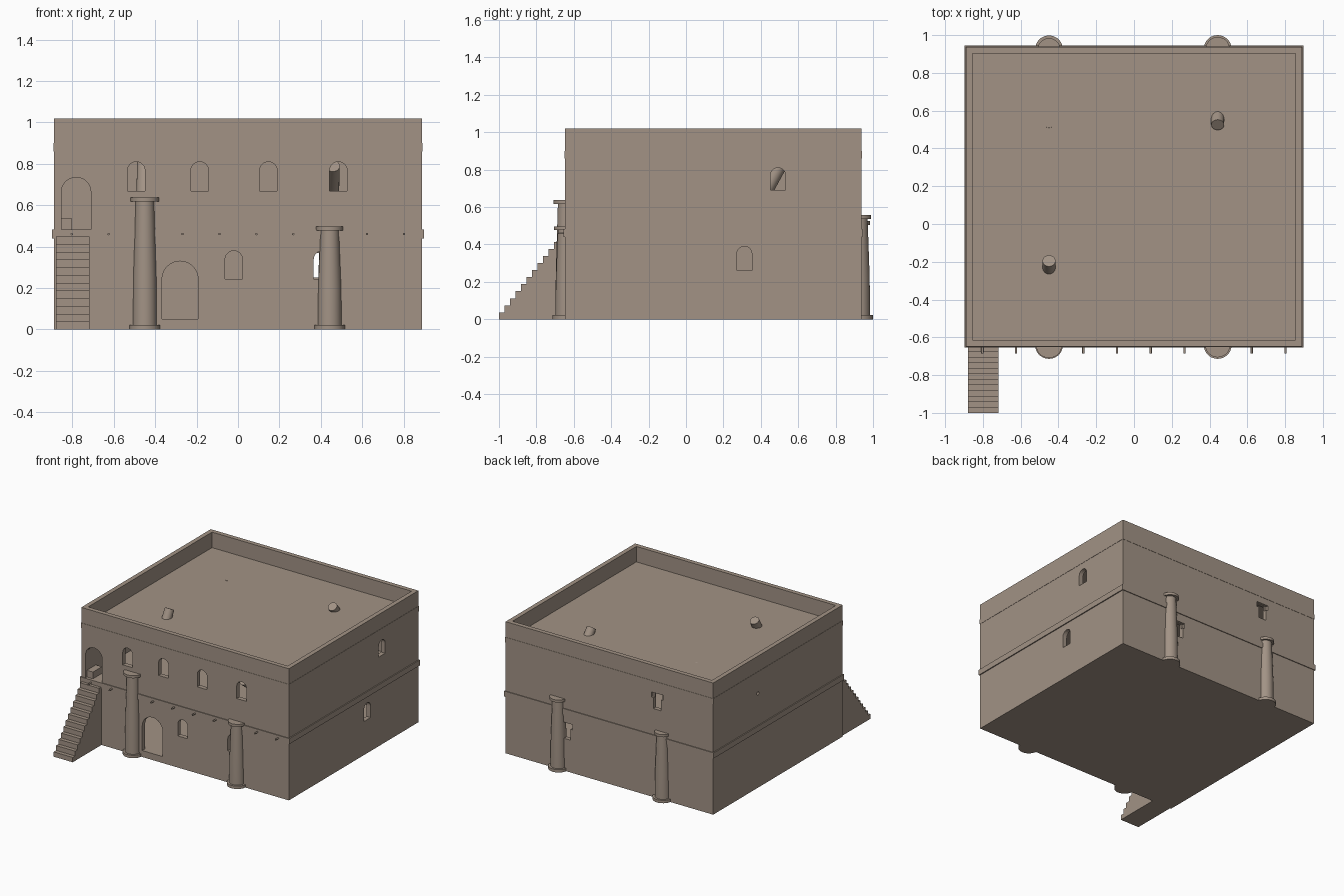
import bpy, bmesh, math
from mathutils import Vector

cube = bpy.data.objects.get("Cube")
if cube:
    bpy.data.objects.remove(cube)

stone = bpy.data.materials.new("tan_stone")
stone.use_nodes = True
COLOUR = (0.36, 0.29, 0.235, 1)
stone.diffuse_color = COLOUR
stone.node_tree.nodes["Principled BSDF"].inputs["Base Color"].default_value = COLOUR

X, FRONT, BACK, TOP = 0.89, -0.648, 0.938, 1.02
WALL = 0.035


def finish(name, bm, smooth=False):
    bmesh.ops.recalc_face_normals(bm, faces=bm.faces)
    mesh = bpy.data.meshes.new(name)
    bm.to_mesh(mesh)
    bm.free()
    mesh.materials.append(stone)
    obj = bpy.data.objects.new(name, mesh)
    bpy.context.collection.objects.link(obj)
    if smooth:
        bpy.ops.object.select_all(action='DESELECT')
        obj.select_set(True)
        bpy.context.view_layer.objects.active = obj
        bpy.ops.object.shade_smooth_by_angle(angle=math.radians(35))
    return obj


def prism(name, points, offset):
    """Extrude a flat outline along the offset vector."""
    bm = bmesh.new()
    face = bm.faces.new([bm.verts.new(p) for p in points])
    made = bmesh.ops.extrude_face_region(bm, geom=[face])["geom"]
    bmesh.ops.translate(bm, vec=offset, verts=[v for v in made if isinstance(v, bmesh.types.BMVert)])
    return finish(name, bm)


def box(name, x0, x1, y0, y1, z0, z1):
    return prism(name, [(x0, y0, z0), (x1, y0, z0), (x1, y1, z0), (x0, y1, z0)], (0, 0, z1 - z0))


def arch(name, centre, width, z0, z1, side=False):
    """Round-headed opening through the front wall, or through the +x wall."""
    r = width / 2
    outline = [(-r, z0), (r, z0)]
    outline += [(r * math.cos(a), z1 - r + r * math.sin(a)) for a in [math.pi * i / 12 for i in range(13)]]
    if side:
        return prism(name, [(X - 0.1, centre + u, z) for u, z in outline], (0.2, 0, 0))
    return prism(name, [(centre + u, FRONT - 0.1, z) for u, z in outline], (0, 0.2, 0))


def lathe(name, profile, x, y, sides=28):
    bm = bmesh.new()
    rings = [[bm.verts.new((x + r * math.cos(math.tau * i / sides), y + r * math.sin(math.tau * i / sides), z))
              for i in range(sides)] for r, z in profile]
    for a, b in zip(rings, rings[1:]):
        for i in range(sides):
            j = (i + 1) % sides
            bm.faces.new((a[i], a[j], b[j], b[i]))
    bm.faces.new(rings[0])
    bm.faces.new(rings[-1])
    return finish(name, bm, True)


def rod(name, start, end, r0, r1, sides=24):
    start, end = Vector(start), Vector(end)
    axis = end - start
    bm = bmesh.new()
    bmesh.ops.create_cone(bm, cap_ends=True, segments=sides, radius1=r0, radius2=r1, depth=axis.length)
    bmesh.ops.rotate(bm, matrix=axis.to_track_quat('Z', 'Y').to_matrix(), verts=bm.verts)
    bmesh.ops.translate(bm, vec=(start + end) / 2, verts=bm.verts)
    return finish(name, bm, True)


# Building shell with two hollow storeys and a sunken roof
shell = box("walls", -X, X, FRONT, BACK, 0, TOP)
inside = (-X + WALL, X - WALL, FRONT + WALL, BACK - WALL)
cutters = [box("room_cutter", *inside, z0, z1) for z0, z1 in ((0.05, 0.46), (0.465, 0.88), (0.89, 1.1))]

# Arched doors and windows
cutters.append(arch("lower_door_cutter", -0.28, 0.175, 0.05, 0.33))
cutters.append(arch("upper_door_cutter", -0.782, 0.143, 0.48, 0.735))
for x in (-0.02, 0.408):
    cutters.append(arch("lower_window_cutter", x, 0.085, 0.245, 0.38))
for x in (-0.492, -0.185, 0.147, 0.485):
    cutters.append(arch("upper_window_cutter", x, 0.085, 0.67, 0.81))
cutters.append(arch("side_lower_window_cutter", 0.312, 0.08, 0.26, 0.39, True))
cutters.append(arch("side_upper_window_cutter", 0.492, 0.08, 0.69, 0.81, True))

# Square back windows with a wider head
for x, z in ((0.365, 0.25), (-0.41, 0.685)):
    cutters.append(box("back_window_cutter", x - 0.033, x + 0.033, BACK - 0.1, BACK + 0.1, z, z + 0.12))
    cutters.append(box("back_head_cutter", x - 0.05, x + 0.05, BACK - 0.02, BACK + 0.1, z + 0.085, z + 0.125))
cutters.append(rod("vent_cutter", (-X - 0.1, 0.39, 0.73), (-X + 0.1, 0.39, 0.73), 0.013, 0.013))

bpy.context.view_layer.objects.active = shell
for cutter in cutters:
    cutter.hide_render = True
    mod = shell.modifiers.new("opening", 'BOOLEAN')
    mod.operation = 'DIFFERENCE'
    mod.solver = 'EXACT'
    mod.object = cutter
    bpy.ops.object.modifier_apply(modifier=mod.name)
    bpy.data.objects.remove(cutter)

# Floor slabs showing as bands on the outside
box("middle_floor", -X - 0.008, X + 0.008, FRONT - 0.006, BACK + 0.006, 0.44, 0.483)
box("roof_slab", -X - 0.002, X + 0.002, FRONT - 0.002, BACK + 0.002, 0.86, 0.9)

# Beam ends along the front
for i in range(10):
    x = -0.803 + 0.1783 * i
    rod("beam_end", (x, FRONT + 0.02, 0.461), (x, FRONT - 0.037, 0.461), 0.006, 0.006, 12)

# Engaged columns with round bases and caps
for name, x, y, h, cap in (("front_left_column", -0.45, -0.64, 0.637, 0.069),
                           ("front_right_column", 0.443, -0.64, 0.497, 0.066),
                           ("back_right_column", 0.443, 0.926, 0.557, 0.064),
                           ("back_left_column", -0.45, 0.924, 0.525, 0.06)):
    lathe(name, [(0.074, 0), (0.074, 0.022), (0.058, 0.022), (0.056, h * 0.4),
                 (0.045, h - 0.02), (cap, h - 0.02), (cap, h)], x, y)

# Outer staircase as one stepped profile
STEPS, RISE, START = 12, 0.0375, -1.0
run = (FRONT - START) / STEPS
profile = [(START, 0)]
for i in range(STEPS):
    profile += [(START + run * i, RISE * (i + 1)), (START + run * (i + 1), RISE * (i + 1))]
profile.append((FRONT, 0))
prism("staircase", [(-0.88, y, z) for y, z in profile], (0.163, 0, 0))

# Block inside the upper doorway
box("doorway_block", -0.86, -0.802, -0.63, -0.52, 0.48, 0.535)

# Leaning inner columns, some breaking through the roof
for start, end in (((-0.45, -0.46, 0.47), (-0.45, -0.195, 0.955)),
                   ((0.443, 0.85, 0.5), (0.443, 0.525, 0.935)),
                   ((-0.45, 0.30, 0.47), (-0.45, 0.54, 0.885)),
                   ((0.44, -0.15, 0.48), (0.457, -0.585, 0.79))):
    rod("leaning_column", start, end, 0.045, 0.034)
